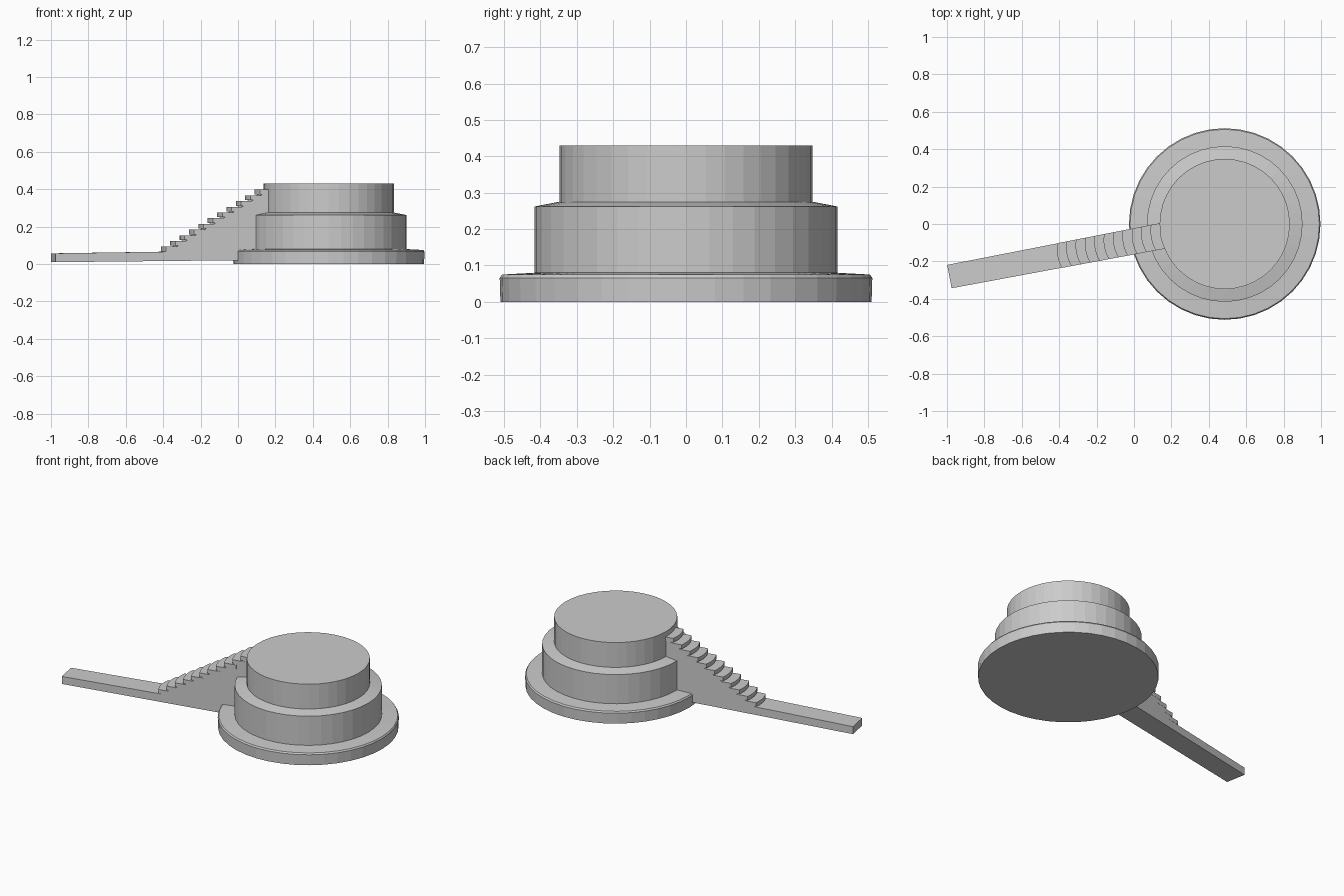
import bpy, bmesh
from math import sin, cos, pi, radians
from mathutils import Matrix, Vector

if "Cube" in bpy.data.objects:
    bpy.data.objects.remove(bpy.data.objects["Cube"])


def make_object(name, bm):
    bmesh.ops.recalc_face_normals(bm, faces=bm.faces)
    mesh = bpy.data.meshes.new(name)
    bm.to_mesh(mesh)
    bm.free()
    ob = bpy.data.objects.new(name, mesh)
    bpy.context.collection.objects.link(ob)
    return ob


def lathe(name, profile, center, sides):
    """Closed solid of revolution from (radius, z) points, bottom to top."""
    bm = bmesh.new()
    rings = [[bm.verts.new((center[0] + r * cos(2 * pi * i / sides),
                            center[1] + r * sin(2 * pi * i / sides), z))
              for i in range(sides)] for r, z in profile]
    for a, b in zip(rings, rings[1:]):
        for i in range(sides):
            j = (i + 1) % sides
            bm.faces.new((a[i], a[j], b[j], b[i]))
    bm.faces.new(rings[0])
    bm.faces.new(rings[-1])
    return make_object(name, bm)


def loft(name, loop_a, loop_b):
    """Solid between two matching outlines, in the stair's local frame."""
    bm = bmesh.new()
    a = [bm.verts.new(p) for p in loop_a]
    b = [bm.verts.new(p) for p in loop_b]
    bm.faces.new(a)
    bm.faces.new(b)
    n = len(a)
    for i in range(n):
        j = (i + 1) % n
        bm.faces.new((a[i], a[j], b[j], b[i]))
    bm.transform(STAIR_FRAME)
    return make_object(name, bm)


# stair frame: local x runs along the walkway towards the platform
STAIR_FRAME = Matrix.Translation((-0.987, -0.281, 0)) @ Matrix.Rotation(radians(10.8), 4, 'Z')


def half_width(u):
    return 0.0635 + 0.0045 * u


# round platform in three tiers
CENTER = (0.485, 0.0)
lathe("base_tier", [(0.51, 0.0), (0.512, 0.066), (0.506, 0.075), (0.40, 0.081)], CENTER, 40)
lathe("middle_tier", [(0.416, 0.03), (0.416, 0.262), (0.35, 0.275)], CENTER, 40)
lathe("top_tier", [(0.348, 0.2), (0.348, 0.43)], CENTER, 40)

# walkway and solid wall under the stairs
side = [(0, 0.01), (1.175, 0.022), (1.175, 0.402), (0.625, 0.073), (0.61, 0.066), (0, 0.057)]
loft("walkway_wall",
     [(u, -half_width(u), z) for u, z in side],
     [(u, half_width(u), z) for u, z in side])

# treads with bowed front edges
for i in range(12):
    u, top = 0.6 + 0.051 * i, 0.0925 + 0.0305 * i
    back = min(u + 0.075, 1.178)
    w = half_width(u) + 0.001
    plan = [(back, -w), (back, w)]
    for k in range(7):
        t = 1 - k / 3
        plan.append((u - 0.012 * (1 - t * t), w * t))
    loft(f"tread_{i + 1}",
         [(x, y, top - 0.025) for x, y in plan],
         [(x, y, top) for x, y in plan])
